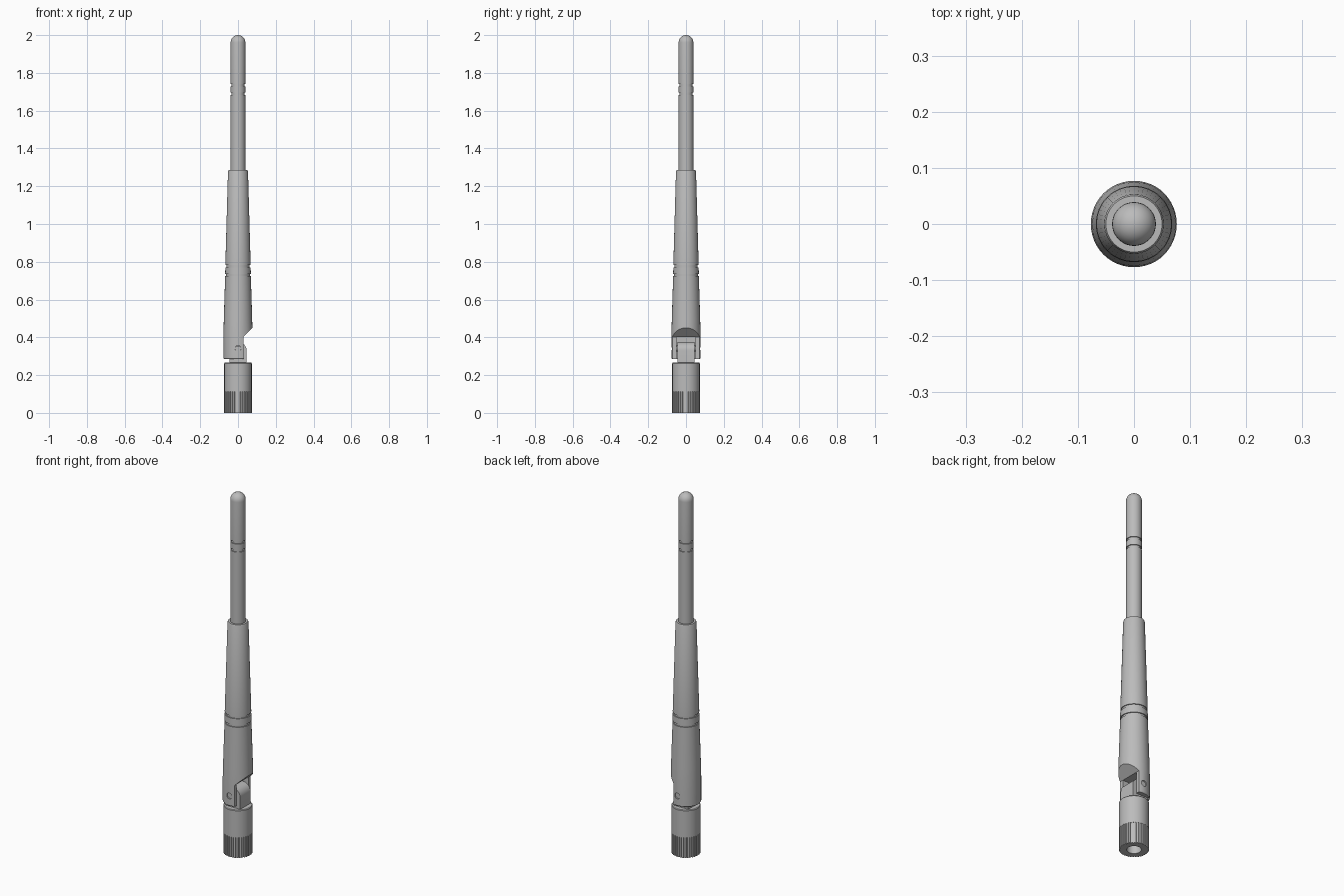
import bpy, bmesh, math
from mathutils import Matrix, Vector

default = bpy.data.objects.get("Cube")
if default:
    bpy.data.objects.remove(default, do_unlink=True)

grey = bpy.data.materials.new("light_grey")
grey.use_nodes = True
grey.diffuse_color = (0.5, 0.5, 0.5, 1)
grey.node_tree.nodes["Principled BSDF"].inputs["Base Color"].default_value = (0.5, 0.5, 0.5, 1)


def finish(name, bm):
    bmesh.ops.recalc_face_normals(bm, faces=bm.faces)
    mesh = bpy.data.meshes.new(name)
    bm.to_mesh(mesh)
    bm.free()
    mesh.materials.append(grey)
    obj = bpy.data.objects.new(name, mesh)
    bpy.context.collection.objects.link(obj)
    return obj


def lathe(name, profile, steps=48):
    """Spin (radius, height) points around z."""
    bm = bmesh.new()
    verts = [bm.verts.new((r, 0, z)) for r, z in profile]
    edges = [bm.edges.new(pair) for pair in zip(verts, verts[1:])]
    bmesh.ops.spin(bm, geom=verts + edges, cent=(0, 0, 0), axis=(0, 0, 1),
                   angle=math.tau, steps=steps)
    bmesh.ops.remove_doubles(bm, verts=bm.verts, dist=1e-5)
    return finish(name, bm)


def prism(name, outline, start, direction):
    """Extrude a flat outline given as 3D points."""
    bm = bmesh.new()
    face = bm.faces.new([bm.verts.new(Vector(p) + Vector(start)) for p in outline])
    top = bmesh.ops.extrude_face_region(bm, geom=[face])["geom"]
    bmesh.ops.translate(bm, vec=direction,
                        verts=[v for v in top if isinstance(v, bmesh.types.BMVert)])
    return finish(name, bm)


def side_prism(name, outline, half_width):
    """Extrude an (x, z) outline evenly along y."""
    return prism(name, [(x, 0, z) for x, z in outline], (0, -half_width, 0),
                 (0, 2 * half_width, 0))


def cross_pin(name, radius, half_length, z):
    circle = [(radius * math.cos(a), z + radius * math.sin(a))
              for a in (math.tau * i / 24 for i in range(24))]
    return side_prism(name, circle, half_length)


def cut(target, cutter):
    cutter.hide_render = True
    mod = target.modifiers.new("cut", 'BOOLEAN')
    mod.operation = 'DIFFERENCE'
    mod.solver = 'EXACT'
    mod.object = cutter
    with bpy.context.temp_override(object=target, active_object=target,
                                   selected_objects=[target]):
        bpy.ops.object.modifier_apply(modifier=mod.name)
    bpy.data.objects.remove(cutter, do_unlink=True)


def groove(radius, z, depth=0.005, height=0.012):
    """Profile points of a ring groove, from bottom to top."""
    h = height / 2
    return [(radius, z - h), (radius - depth, z - h), (radius - depth, z + h), (radius, z + h)]


# Slim rod with two ring grooves and a domed tip
ROD = 0.039
dome = [(ROD * math.cos(a), 2 - ROD + ROD * math.sin(a))
        for a in (math.pi / 2 * i / 8 for i in range(8))]
rod = lathe("antenna_rod", [(0, 1.2), (ROD, 1.2)] + groove(ROD, 1.69) + groove(ROD, 1.735)
            + dome + [(0, 2)])

# Tapered sleeve, cut open on one side to form the hinge fork
sleeve = lathe("tapered_sleeve",
               [(0, 0.285), (0.074, 0.285), (0.077, 0.29), (0.077, 0.42), (0.075, 0.5)]
               + groove(0.068, 0.73) + groove(0.067, 0.777)
               + [(0.053, 1.278), (0.050, 1.285), (0, 1.285)])
cut(sleeve, side_prism("relief_cutter", [(0.028, 0.2), (0.028, 0.403), (0.076, 0.45),
                                         (0.2, 0.572), (0.2, 0.2)], 0.2))
cut(sleeve, side_prism("slot_cutter", [(-0.055, 0.2), (-0.055, 0.403), (0.2, 0.403),
                                       (0.2, 0.2)], 0.051))
cut(sleeve, cross_pin("pin_hole_cutter", 0.016, 0.2, 0.34))

# Hinge pin, slightly recessed in the fork
pin = cross_pin("hinge_pin", 0.0155, 0.070, 0.34)

# Rounded hinge tongue
R = 0.046
arc = [(R * math.cos(a), 0.329 + R * math.sin(a))
       for a in (math.pi * i / 16 for i in range(17))]
tongue = side_prism("hinge_tongue", [(-R, 0.25), (R, 0.25)] + arc, 0.046)

# Plain collar and ribbed grip, bored from below
collar = lathe("connector_collar", [(0, 0.113), (0.073, 0.113), (0.073, 0.262),
                                    (0.070, 0.266), (0, 0.266)])
TEETH = 36
rim = []
for i in range(TEETH):
    for step, radius in ((0, 0.073), (0.55, 0.073), (0.65, 0.068), (0.9, 0.068)):
        a = math.tau * (i + step) / TEETH
        rim.append((radius * math.cos(a), radius * math.sin(a), 0))
grip = prism("ribbed_grip", rim, (0, 0, 0), (0, 0, 0.113))
for part in (collar, grip):
    cut(part, lathe("bore_cutter", [(0, -0.1), (0.036, -0.1), (0.036, 0.2), (0, 0.2)], 32))

# Smooth round surfaces, keep edges sharp
parts = [rod, sleeve, pin, tongue, collar, grip]
for obj in bpy.context.view_layer.objects:
    obj.select_set(obj in parts)
bpy.context.view_layer.objects.active = rod
bpy.ops.object.shade_smooth_by_angle(angle=math.radians(30))
